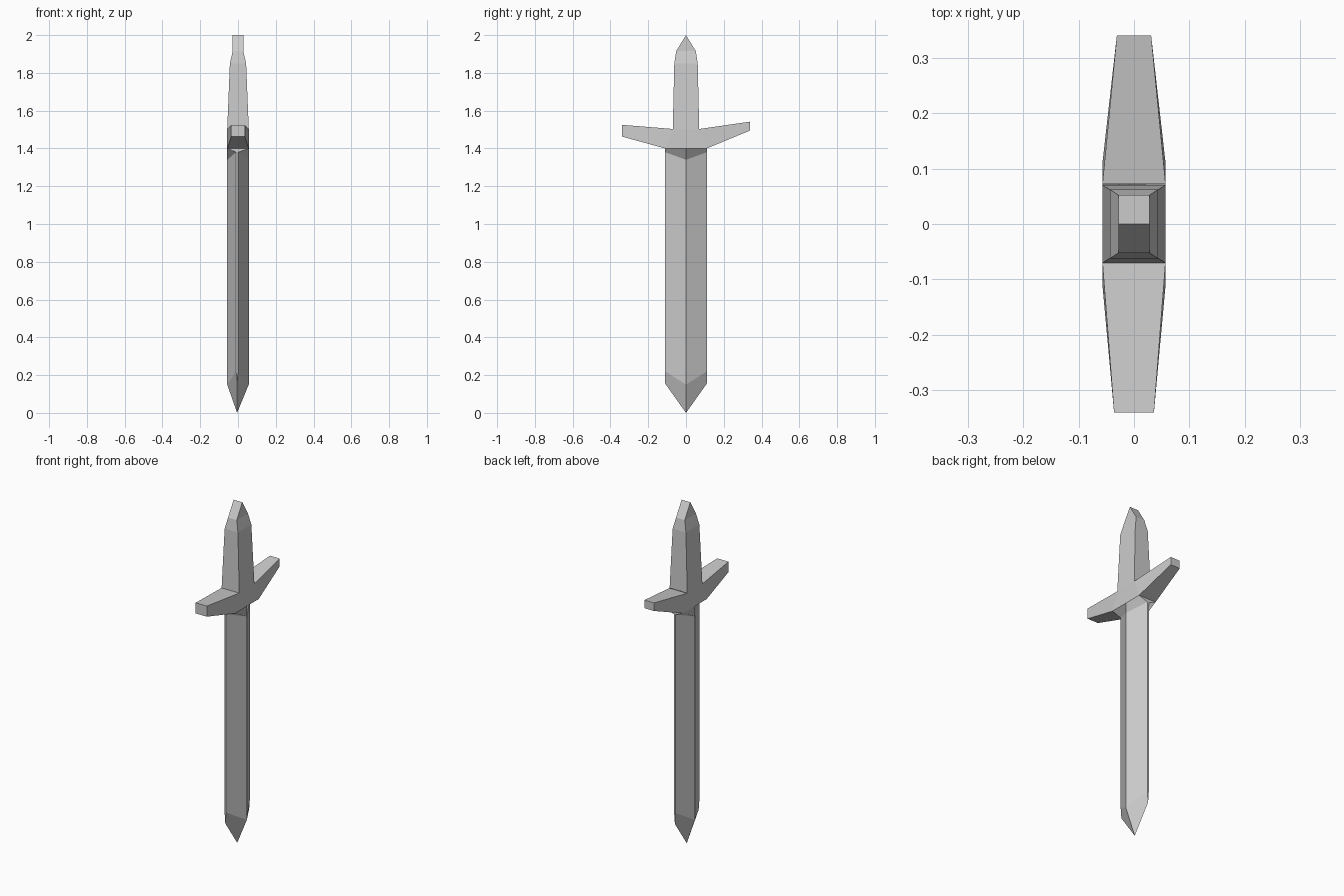
import bpy, bmesh

if "Cube" in bpy.data.objects:
    bpy.data.objects.remove(bpy.data.objects["Cube"])


def loft(name, rings, cap_start=False, cap_end=False, skip=()):
    """Bridge equal-length rings with quads; skip holds (segment, side) left open."""
    bm = bmesh.new()
    loops = [[bm.verts.new(p) for p in ring] for ring in rings]
    n = len(rings[0])
    for s, (a, b) in enumerate(zip(loops, loops[1:])):
        for i in range(n):
            if (s, i) not in skip:
                j = (i + 1) % n
                bm.faces.new((a[i], a[j], b[j], b[i]))
    if cap_start:
        bm.faces.new(loops[0])
    if cap_end:
        bm.faces.new(loops[-1])
    bmesh.ops.remove_doubles(bm, verts=bm.verts[:], dist=1e-4)
    bmesh.ops.recalc_face_normals(bm, faces=bm.faces[:])
    mesh = bpy.data.meshes.new(name)
    bm.to_mesh(mesh)
    bm.free()
    obj = bpy.data.objects.new(name, mesh)
    bpy.context.collection.objects.link(obj)
    return obj


X, W = 0.057, 0.11   # half thickness and half width of the blade


def blade_ring(ridge_z, edge_z):
    return [(X, 0, ridge_z), (0, W, edge_z), (-0.01, W, edge_z),
            (-X, 0, ridge_z), (-0.01, -W, edge_z), (0, -W, edge_z)]


def rect_ring(x, y, z):
    return [(x, y, z), (-x, y, z), (-x, -y, z), (x, -y, z)]


def guard_ring(x, y_top, z_top, y_low, z_low):
    return [(x, y_top, z_top), (-x, y_top, z_top),
            (-x, y_low, z_low), (x, y_low, z_low)]


# Blade: rectangular neck, diamond section, chiselled point
tip = (-0.005, 0, 0)
neck = [(X, 0, 1.4), (X, W, 1.4), (-X, W, 1.4),
        (-X, 0, 1.4), (-X, -W, 1.4), (X, -W, 1.4)]
point = [tip] + [(-0.005, W, 0.155)] * 2 + [tip] + [(-0.005, -W, 0.155)] * 2


def clean_loft_blade():
    # Point ring has coincident corners, merged by the loft helper
    return loft("blade", [neck, blade_ring(1.34, 1.38),
                          blade_ring(0.15, 0.22), point])


clean_loft_blade()

# Crossguard: two tapering arms, open where the blade and grip join
loft("crossguard", [
    guard_ring(0.036, -0.34, 1.525, -0.34, 1.463),
    guard_ring(X, -0.068, 1.503, -W, 1.4),
    guard_ring(X, 0.072, 1.503, W, 1.4),
    guard_ring(0.031, 0.34, 1.542, 0.34, 1.495)],
    cap_start=True, cap_end=True, skip={(1, 0), (1, 2)})

# Grip: tapering handle ending in a wedge
loft("grip", [
    rect_ring(X, 0.07, 1.503),
    rect_ring(0.043, 0.062, 1.85),
    rect_ring(0.028, 0.052, 1.915),
    rect_ring(0.028, 0, 2.0)])
